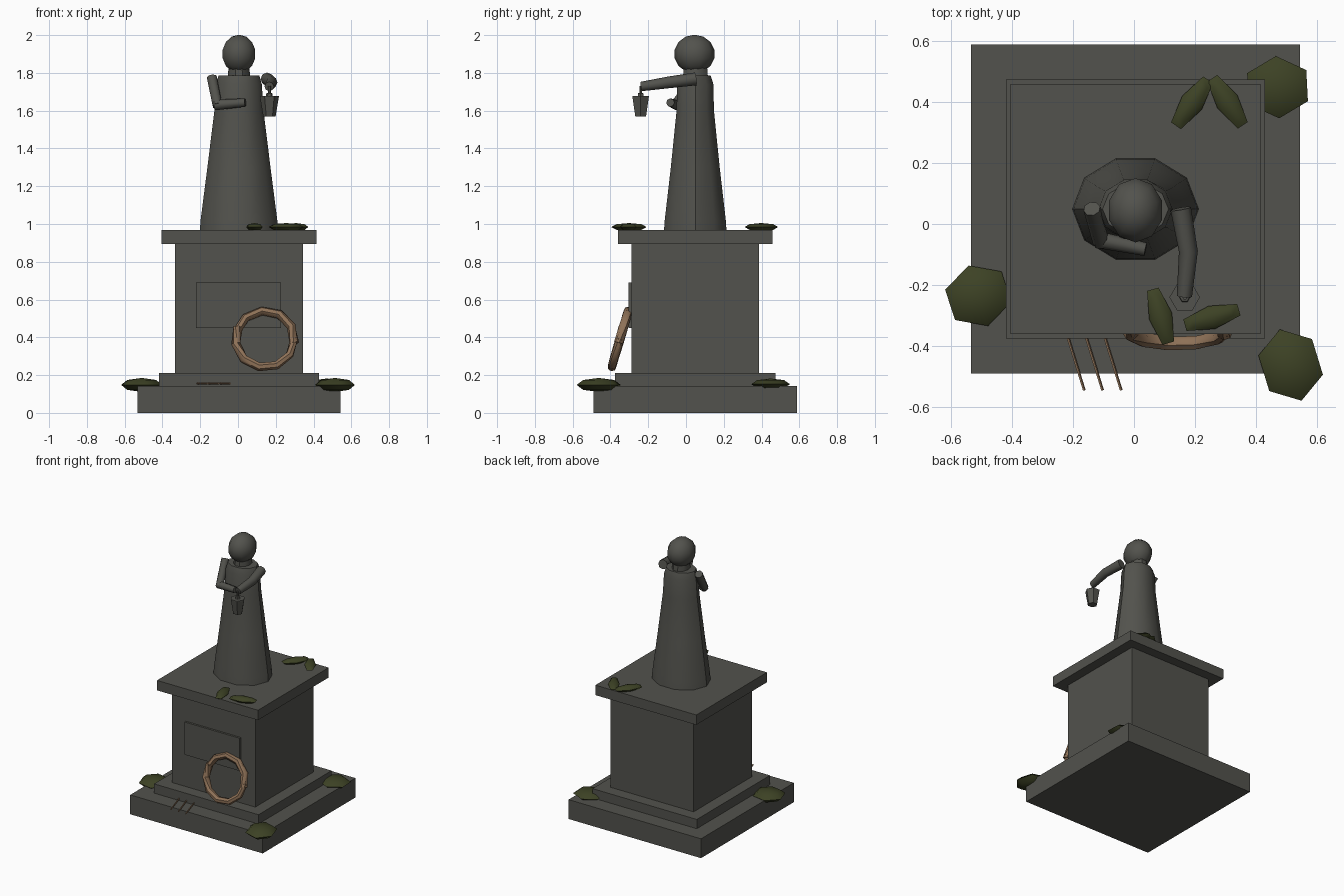
import bpy, bmesh, math
from mathutils import Vector, Matrix

if "Cube" in bpy.data.objects:
    bpy.data.objects.remove(bpy.data.objects["Cube"])


def material(name, rgb):
    m = bpy.data.materials.new(name)
    m.diffuse_color = (*rgb, 1)
    m.use_nodes = True
    m.node_tree.nodes["Principled BSDF"].inputs["Base Color"].default_value = m.diffuse_color
    return m


STONE = material("dark stone", (0.085, 0.085, 0.074))
GREEN = material("dark leaf green", (0.046, 0.054, 0.018))
BROWN = material("dry brown", (0.27, 0.165, 0.095))
CX, CY = 0.005, 0.045   # monument axis


def finish(name, bm, mat, smooth=None):
    bmesh.ops.recalc_face_normals(bm, faces=bm.faces)
    me = bpy.data.meshes.new(name)
    bm.to_mesh(me)
    bm.free()
    me.materials.append(mat)
    ob = bpy.data.objects.new(name, me)
    bpy.context.collection.objects.link(ob)
    if smooth:
        bpy.ops.object.select_all(action='DESELECT')
        ob.select_set(True)
        bpy.context.view_layer.objects.active = ob
        bpy.ops.object.shade_smooth_by_angle(angle=math.radians(smooth))
    return ob


def box(name, lo, hi, mat):
    bm = bmesh.new()
    lo, hi = Vector(lo), Vector(hi)
    bmesh.ops.create_cube(bm, size=1, matrix=Matrix.Translation((lo + hi) / 2)
                          @ Matrix.Diagonal((*(hi - lo), 1)))
    return finish(name, bm, mat)


def skin(name, rings, mat, smooth=None):
    """Join equal rings of points into a closed capped surface."""
    bm = bmesh.new()
    vs = [[bm.verts.new(p) for p in r] for r in rings]
    n = len(vs[0])
    for a, b in zip(vs, vs[1:]):
        for i in range(n):
            bm.faces.new((a[i], a[(i + 1) % n], b[(i + 1) % n], b[i]))
    bm.faces.new(vs[0][::-1])
    bm.faces.new(vs[-1])
    return finish(name, bm, mat, smooth)


def lathe(name, profile, centre, sides, mat, smooth=None):
    """Profile rows are (z, radius x, radius y)."""
    rings = [[(centre[0] + rx * math.cos(math.tau * i / sides),
               centre[1] + ry * math.sin(math.tau * i / sides), z)
              for i in range(sides)] for z, rx, ry in profile]
    return skin(name, rings, mat, smooth)


def tube(name, pts, radii, sides, mat, smooth=None):
    pts = [Vector(p) for p in pts]
    rings = []
    for k, p in enumerate(pts):
        d = pts[min(k + 1, len(pts) - 1)] - pts[max(k - 1, 0)]
        q = d.to_track_quat('Z', 'Y')
        rings.append([p + q @ Vector((radii[k] * math.cos(math.tau * i / sides),
                                      radii[k] * math.sin(math.tau * i / sides), 0))
                      for i in range(sides)])
    return skin(name, rings, mat, smooth)


def blob(name, loc, scale, turn, mat, seg=6, rings=4, pitch=0.0):
    bm = bmesh.new()
    bmesh.ops.create_uvsphere(bm, u_segments=seg, v_segments=rings, radius=1,
                              matrix=Matrix.Translation(loc)
                              @ Matrix.Rotation(math.radians(turn), 4, 'Z')
                              @ Matrix.Rotation(math.radians(pitch), 4, 'Y')
                              @ Matrix.Diagonal((*scale, 1)))
    return finish(name, bm, mat, 60)


# Pedestal: stacked square blocks
for name, half, z0, z1 in (("base_slab", 0.538, 0, 0.142),
                           ("base_step", 0.424, 0.142, 0.21),
                           ("pedestal_block", 0.338, 0.21, 0.895),
                           ("pedestal_cap", 0.41, 0.895, 0.968)):
    box(name, (CX - half, CY + 0.004 - half, z0), (CX + half, CY + 0.004 + half, z1), STONE)
box("front_plaque", (-0.222, -0.304, 0.45), (0.227, -0.285, 0.69), STONE)

# Robed figure
lathe("robe", [(0.965, 0.207, 0.174), (1.02, 0.203, 0.17), (1.3, 0.167, 0.136),
               (1.6, 0.13, 0.104), (1.74, 0.121, 0.101), (1.785, 0.108, 0.086)],
      (CX, CY + 0.004), 10, STONE, 40)
lathe("neck", [(1.77, 0.06, 0.07), (1.83, 0.055, 0.065)], (CX, CY + 0.005), 10, STONE, 40)
blob("head", (CX, CY, 1.9), (0.093, 0.108, 0.102), 0, STONE, 10, 7)

# Arms
tube("bent_upper_arm", [(-0.138, 0.05, 1.775), (-0.108, -0.06, 1.625)],
     [0.028, 0.027], 8, STONE, 50)
tube("bent_forearm", [(-0.122, -0.05, 1.63), (0.038, -0.083, 1.643)],
     [0.028, 0.022], 8, STONE, 50)
tube("raised_arm", [(0.153, 0.05, 1.768), (0.178, -0.09, 1.75), (0.165, -0.237, 1.728)],
     [0.034, 0.031, 0.025], 8, STONE, 50)

# Hanging lantern
lathe("lantern", [(1.57, 0.033, 0.033), (1.672, 0.05, 0.05), (1.678, 0.05, 0.05)],
      (0.166, -0.24), 6, STONE)
lathe("lantern_hook", [(1.675, 0.018, 0.018), (1.692, 0.016, 0.016), (1.694, 0.008, 0.008),
                       (1.73, 0.008, 0.008)], (0.166, -0.24), 6, STONE)


# Leaning wreath ring: two overlapping arcs
def arc(name, a0, a1, steps, r0, r1):
    tilt = math.radians(16)
    pts = []
    for k in range(steps + 1):
        t = math.radians(a0 + (a1 - a0) * k / steps)
        u = 0.156 * math.sin(t)
        pts.append((0.143 + 0.156 * math.cos(t), -0.35 + u * math.sin(tilt),
                    0.39 + u * math.cos(tilt)))
    tube(name, pts, [r0 + (r1 - r0) * k / steps for k in range(steps + 1)], 7, BROWN, 50)


arc("wreath_upper", -8, 165, 5, 0.026, 0.022)
arc("wreath_lower", 155, 362, 6, 0.026, 0.021)

# Dry stalks lying on the base
for i, x in enumerate((-0.225, -0.165, -0.104)):
    tube(f"stalk_{i + 1}", [(x, -0.345, 0.156), (x + 0.062, -0.545, 0.156)],
         [0.005, 0.005], 5, BROWN)

# Moss clumps on the base slab
blob("moss_left", (-0.51, -0.235, 0.148), (0.112, 0.104, 0.037), 18, GREEN)
blob("moss_right", (0.513, -0.462, 0.148), (0.106, 0.122, 0.037), 17, GREEN)
blob("moss_back", (0.47, 0.448, 0.152), (0.112, 0.102, 0.03), 3, GREEN)

# Leaves on the pedestal cap
for i, (x, y, turn) in enumerate(((0.087, -0.302, -74), (0.255, -0.306, 16),
                                  (0.19, 0.397, 55), (0.306, 0.4, -57))):
    blob(f"leaf_{i + 1}", (x, y, 0.984), (0.106, 0.039, 0.021), turn, GREEN)
